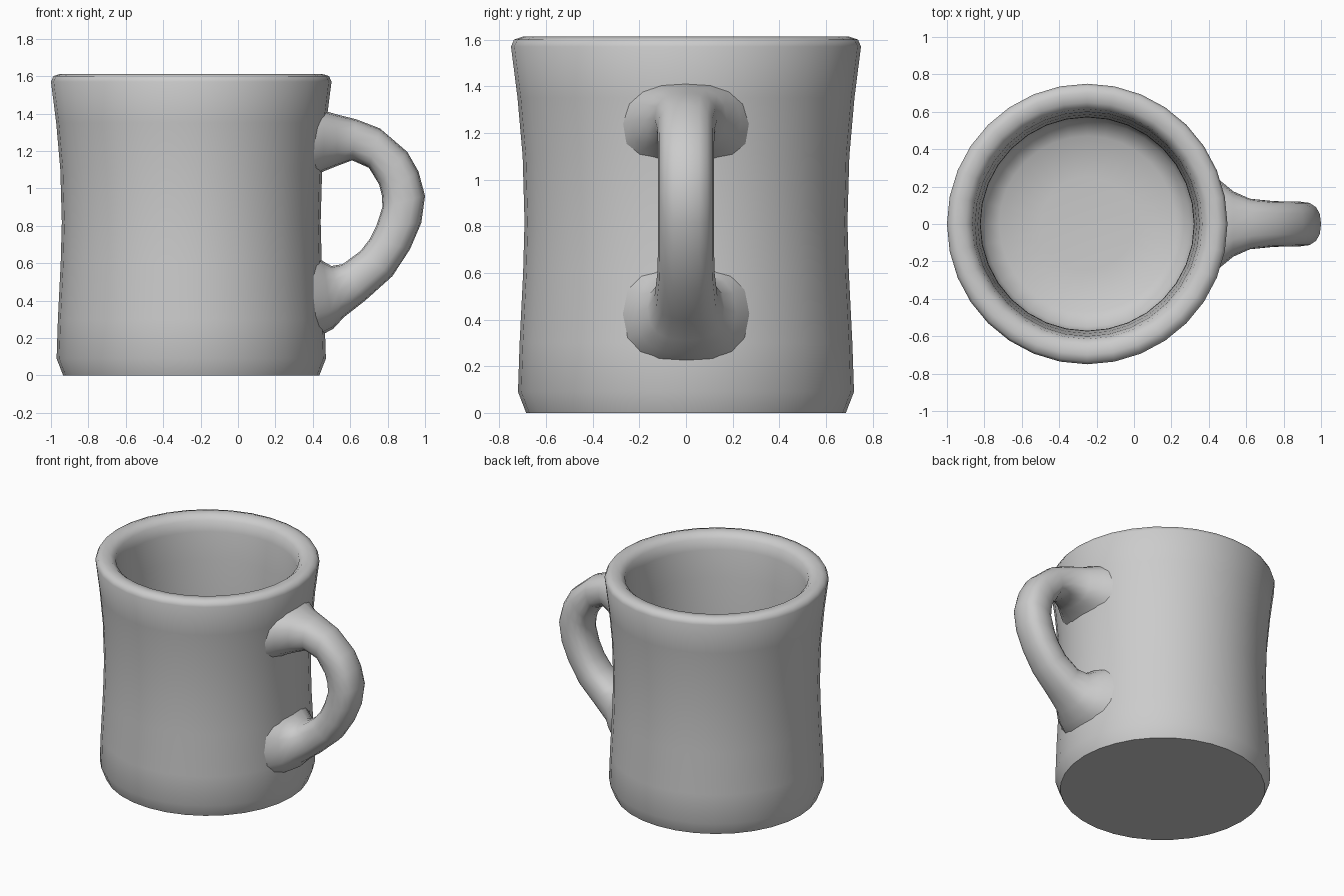
import bpy, bmesh, math

if "Cube" in bpy.data.objects:
    bpy.data.objects.remove(bpy.data.objects["Cube"])

AXIS_X = -0.25   # mug body axis
SIDES = 32


def skin(name, rings, caps, angle):
    """Join equal-length closed rings into a smooth mesh, optionally capping both ends."""
    bm = bmesh.new()
    loops = [[bm.verts.new(p) for p in ring] for ring in rings]
    n = len(loops[0])
    for a, b in zip(loops, loops[1:]):
        for i in range(n):
            j = (i + 1) % n
            bm.faces.new((a[i], a[j], b[j], b[i]))
    if caps:
        bm.faces.new(loops[0])
        bm.faces.new(loops[-1])
    bmesh.ops.recalc_face_normals(bm, faces=bm.faces)
    mesh = bpy.data.meshes.new(name)
    bm.to_mesh(mesh)
    bm.free()
    obj = bpy.data.objects.new(name, mesh)
    bpy.context.collection.objects.link(obj)
    bpy.ops.object.select_all(action='DESELECT')
    obj.select_set(True)
    bpy.context.view_layer.objects.active = obj
    bpy.ops.object.shade_smooth_by_angle(angle=math.radians(angle))
    return obj


# Body: thick-walled waisted profile (radius, z), base -> rim -> inner floor
profile = [(0.685, 0), (0.72, 0.09), (0.713, 0.3), (0.698, 0.6), (0.692, 0.82),
           (0.70, 1.1), (0.722, 1.35), (0.75, 1.57), (0.737, 1.6), (0.70, 1.612),
           (0.65, 1.606), (0.615, 1.575), (0.60, 1.5), (0.585, 1.3), (0.572, 1.05),
           (0.57, 0.8), (0.575, 0.55), (0.58, 0.3), (0.55, 0.2), (0.47, 0.15),
           (0.25, 0.13)]
body_rings = [[(AXIS_X + r * math.cos(2 * math.pi * i / SIDES),
                r * math.sin(2 * math.pi * i / SIDES), z) for i in range(SIDES)]
              for r, z in profile]
skin("mug_body", body_rings, True, 60)

# Handle: outer edge (x, z), inner edge (x, z), half width; flared into the wall
stations = [(0.38, 1.42, 0.38, 1.04, 0.29), (0.46, 1.415, 0.455, 1.09, 0.235),
            (0.53, 1.395, 0.53, 1.12, 0.175), (0.63, 1.37, 0.61, 1.15, 0.135),
            (0.76, 1.32, 0.70, 1.11, 0.122), (0.905, 1.195, 0.755, 1.02, 0.12),
            (0.965, 1.09, 0.77, 0.96, 0.12), (1.0, 0.96, 0.772, 0.90, 0.12),
            (0.98, 0.815, 0.74, 0.80, 0.12), (0.92, 0.675, 0.705, 0.73, 0.12),
            (0.825, 0.53, 0.655, 0.665, 0.123), (0.68, 0.40, 0.56, 0.595, 0.135),
            (0.565, 0.31, 0.50, 0.585, 0.165), (0.51, 0.25, 0.455, 0.61, 0.215),
            (0.40, 0.19, 0.38, 0.66, 0.28)]
SECTION = 16


def handle_ring(ox, oz, ix, iz, w):
    ring = []
    for i in range(SECTION):
        t = 2 * math.pi * i / SECTION
        c, s = [math.copysign(abs(v) ** 0.8, v) for v in (math.cos(t), math.sin(t))]
        ring.append(((ox + ix) / 2 + c * (ox - ix) / 2, s * w,
                     (oz + iz) / 2 + c * (oz - iz) / 2))
    return ring


skin("handle", [handle_ring(*s) for s in stations], True, 70)
